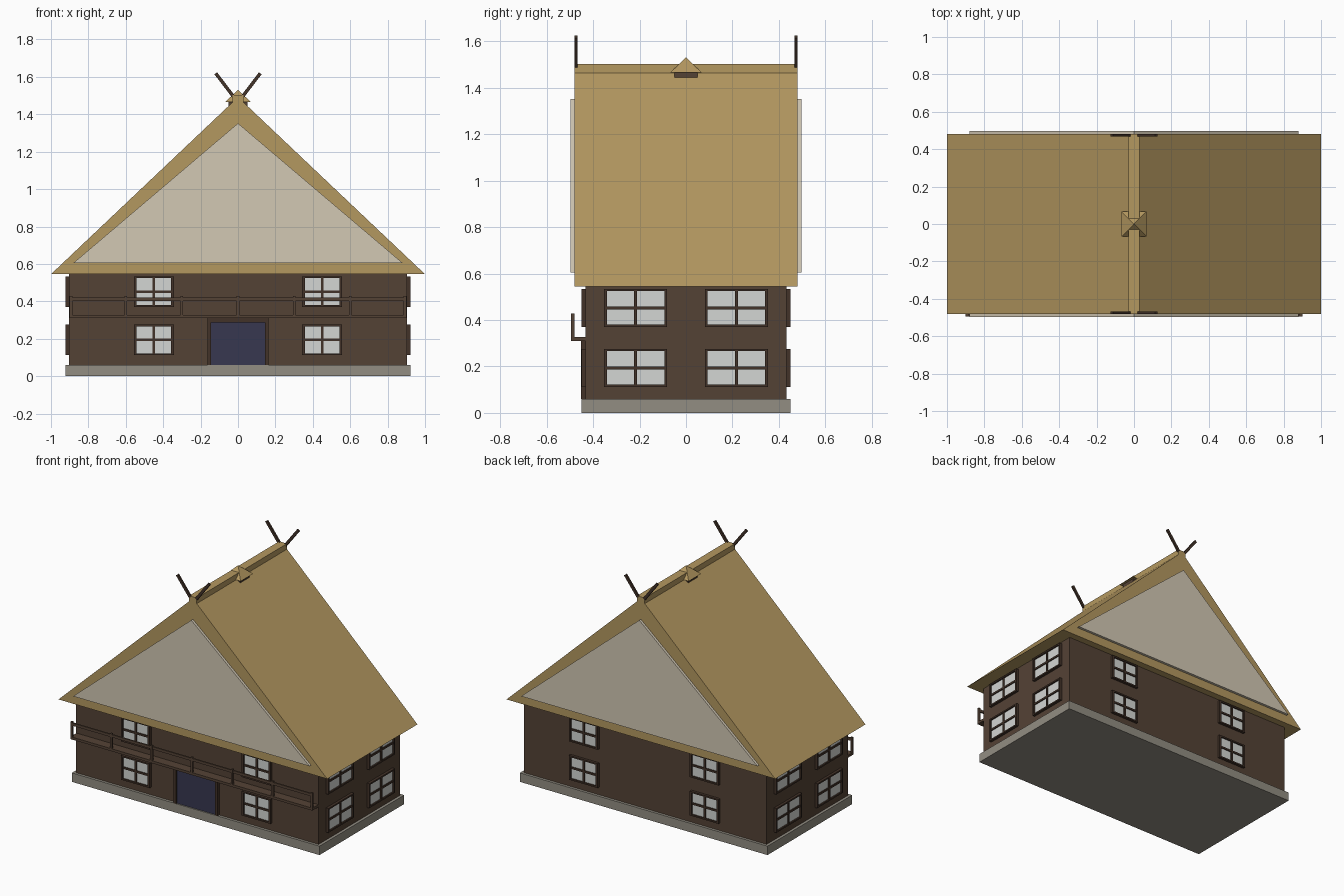
import bpy, bmesh, math
from mathutils import Matrix, Vector

if "Cube" in bpy.data.objects:
    bpy.data.objects.remove(bpy.data.objects["Cube"])


def material(name, r, g, b):
    """Flat colour given as 0-255 display values, stored as linear."""
    lin = [((c / 255 + 0.055) / 1.055) ** 2.4 for c in (r, g, b)]
    m = bpy.data.materials.new(name)
    m.diffuse_color = (*lin, 1)
    m.use_nodes = True
    m.node_tree.nodes["Principled BSDF"].inputs["Base Color"].default_value = m.diffuse_color
    return m


THATCH = material("thatch", 180, 152, 96)
PLASTER = material("plaster", 210, 200, 180)
TIMBER = material("timber", 84, 66, 53)
DARK = material("dark_timber", 66, 50, 40)
GLASS = material("window_glass", 212, 214, 211)
STONE = material("stone", 146, 141, 130)
DOOR = material("blue_door", 55, 55, 80)


def finish(bm, name, mat):
    bmesh.ops.recalc_face_normals(bm, faces=bm.faces)
    me = bpy.data.meshes.new(name)
    bm.to_mesh(me)
    bm.free()
    me.materials.append(mat)
    ob = bpy.data.objects.new(name, me)
    bpy.context.collection.objects.link(ob)
    return ob


def add_box(bm, x0, x1, y0, y1, z0, z1, mat=Matrix()):
    size = Matrix.Diagonal((x1 - x0, y1 - y0, z1 - z0, 1))
    place = Matrix.Translation(((x0 + x1) / 2, (y0 + y1) / 2, (z0 + z1) / 2))
    bmesh.ops.create_cube(bm, size=1, matrix=mat @ place @ size)


def boxes(name, mat, *dims, place=Matrix()):
    bm = bmesh.new()
    for d in dims:
        add_box(bm, *d, mat=place)
    return finish(bm, name, mat)


def prism(name, mat, profile, y0, y1):
    """Extrude an (x, z) outline along y."""
    bm = bmesh.new()
    face = bm.faces.new([bm.verts.new((x, y0, z)) for x, z in profile])
    out = bmesh.ops.extrude_face_region(bm, geom=[face])["geom"]
    verts = [v for v in out if isinstance(v, bmesh.types.BMVert)]
    bmesh.ops.translate(bm, verts=verts, vec=(0, y1 - y0, 0))
    return finish(bm, name, mat)


def window(place, w, h, glass_w, glass_h):
    """Window facing local -y, its back on the wall at local y = 0."""
    d, m = -0.018, 0.0065
    boxes("window_frame", DARK,
          (-w, -glass_w, d, 0.005, -h, h), (glass_w, w, d, 0.005, -h, h),
          (-glass_w, glass_w, d, 0.005, glass_h, h),
          (-glass_w, glass_w, d, 0.005, -h, -glass_h),
          (-m, m, d + 0.003, 0, -glass_h, glass_h),
          (-glass_w, -m, d + 0.003, 0, -m, m),
          (m, glass_w, d + 0.003, 0, -m, m), place=place)
    boxes("window_panes", GLASS,
          (-glass_w, glass_w, -0.008, 0.002, -glass_h, glass_h), place=place)


# Foundation and walls
boxes("foundation", STONE, (-0.922, 0.922, -0.45, 0.45, 0, 0.06))
boxes("walls", TIMBER, (-0.903, 0.903, -0.432, 0.432, 0.06, 0.55))

# Thatched roof, ridge cap and gable panels
prism("roof", THATCH, [(-1, 0.545), (1, 0.545), (0, 1.492)], -0.48, 0.48)
boxes("ridge_cap", THATCH, (-0.029, 0.029, -0.48, 0.48, 1.44, 1.502))
for s in (-1, 1):
    prism("gable_panel", PLASTER, [(-0.88, 0.605), (0.88, 0.605), (0, 1.352)],
          s * 0.47, s * 0.497)

# Small ridge turret
boxes("turret_base", TIMBER, (-0.05, 0.05, -0.05, 0.05, 1.44, 1.468))
bm = bmesh.new()
bmesh.ops.create_cone(bm, segments=4, cap_ends=True, radius1=0.066 * math.sqrt(2),
                      radius2=0, depth=0.065,
                      matrix=Matrix.Translation((0, 0, 1.4995)) @ Matrix.Rotation(math.pi / 4, 4, 'Z'))
bmesh.ops.remove_doubles(bm, verts=bm.verts, dist=1e-5)
finish(bm, "turret_roof", THATCH)

# Spread horn poles at both ridge ends
for sy in (-1, 1):
    for sx in (-1, 1):
        a, b = Vector((sx * 0.022, sy * 0.474, 1.492)), Vector((sx * 0.119, sy * 0.474, 1.619))
        tilt = Matrix.Rotation(math.atan2(b.x - a.x, b.z - a.z), 4, 'Y')
        n = (b - a).length / 2
        boxes("ridge_horn", DARK, (-0.009, 0.009, -0.006, 0.006, -n, n),
              place=Matrix.Translation((a + b) / 2) @ tilt)

# Windows on all four walls, two storeys
for z in (0.194, 0.452):
    for s in (-1, 1):
        for turn in (0, math.pi):
            window(Matrix.Rotation(turn, 4, 'Z') @ Matrix.Translation((s * 0.45, -0.432, z)),
                   0.107, 0.082, 0.093, 0.072)
            window(Matrix.Rotation(turn + math.pi / 2, 4, 'Z')
                   @ Matrix.Translation((s * 0.217, -0.903, z)),
                   0.136, 0.082, 0.124, 0.072)

# Front door
boxes("door_frame", DARK,
      (-0.163, -0.144, -0.452, -0.425, 0.06, 0.31),
      (0.144, 0.163, -0.452, -0.425, 0.06, 0.31),
      (-0.144, 0.144, -0.452, -0.425, 0.287, 0.31))
boxes("door", DOOR, (-0.144, 0.144, -0.442, -0.425, 0.06, 0.287))

# Balcony across the front
boxes("balcony_floor", TIMBER, (-0.9, 0.9, -0.495, -0.43, 0.31, 0.327))
boxes("balcony_posts", TIMBER,
      *[(x - 0.007, x + 0.007, -0.495, -0.481, 0.327, 0.428)
        for x in (-0.893, -0.6, -0.3, 0, 0.3, 0.6, 0.893)])
boxes("balcony_rail", TIMBER, (-0.9, 0.9, -0.493, -0.483, 0.403, 0.421))
